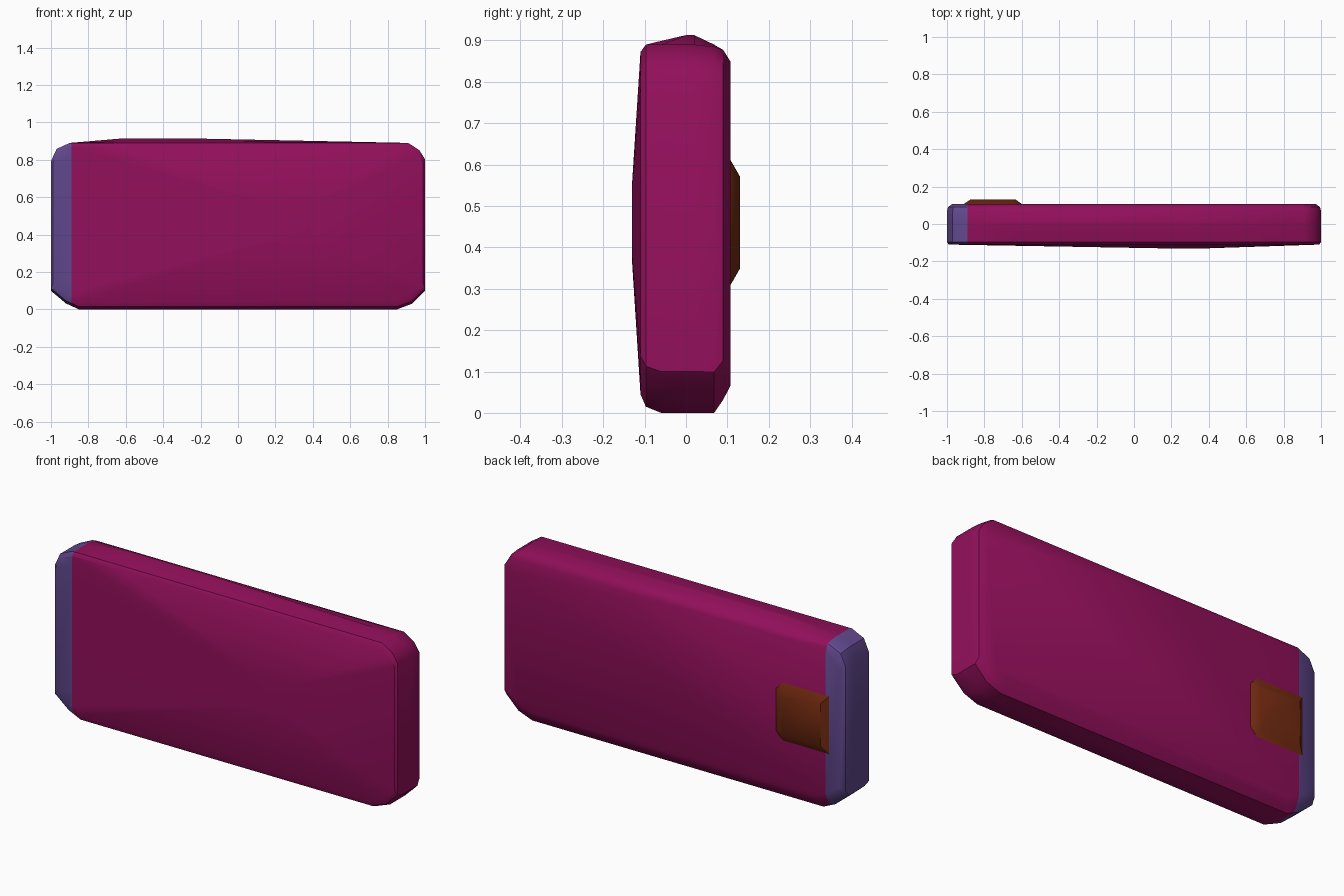
import bpy, bmesh, math
from mathutils import Vector

cube = bpy.data.objects.get("Cube")
if cube:
    bpy.data.objects.remove(cube, do_unlink=True)


def material(name, rgb):
    m = bpy.data.materials.new(name)
    m.use_nodes = True
    m.diffuse_color = (*rgb, 1)
    m.node_tree.nodes["Principled BSDF"].inputs["Base Color"].default_value = (*rgb, 1)
    return m


magenta = material("magenta", (0.29, 0.005, 0.105))
violet = material("violet", (0.12, 0.065, 0.27))
brown = material("brown", (0.16, 0.022, 0.005))


def loft(bm, rings):
    """Skin a list of equal-length point rings and close both ends."""
    loops = [[bm.verts.new(p) for p in ring] for ring in rings]
    n = len(loops[0])
    for a, b in zip(loops, loops[1:]):
        for i in range(n):
            j = (i + 1) % n
            bm.faces.new((a[i], a[j], b[j], b[i]))
    bm.faces.new(loops[0])
    bm.faces.new(loops[-1])
    bmesh.ops.recalc_face_normals(bm, faces=bm.faces[:])


def finish(bm, name, mats, angle):
    mesh = bpy.data.meshes.new(name)
    bm.to_mesh(mesh)
    bm.free()
    obj = bpy.data.objects.new(name, mesh)
    bpy.context.collection.objects.link(obj)
    for m in mats:
        mesh.materials.append(m)
    bpy.ops.object.select_all(action='DESELECT')
    obj.select_set(True)
    bpy.context.view_layer.objects.active = obj
    bpy.ops.object.shade_smooth_by_angle(angle=math.radians(angle))
    return obj


# Slab outline: x, height fraction, share of the crown on the top edge
OUTLINE = [(-0.85, 0, 0), (0.85, 0, 0), (0.93, 0.034, 0), (1, 0.112, 0),
           (1, 0.90, 0), (0.97, 0.955, 0), (0.91, 1, 0), (-0.2, 1, 1),
           (-0.63, 1, 1), (-0.9, 1, 0), (-0.97, 0.963, 0), (-1, 0.888, 0),
           (-1, 0.112, 0), (-0.92, 0.036, 0)]

# Rings from front to back: y, x centre, x scale, low z, high z, crown height
RINGS = [(-0.13, 0.27, 0.125, 0.36, 0.56, 0),
         (-0.11, 0, 0.99, 0.045, 0.872, 0),
         (-0.097, 0, 1, 0.015, 0.89, 0),
         (-0.06, 0, 1, 0, 0.89, 0.009),
         (0.0, 0, 1, 0, 0.89, 0.023),
         (0.02, 0, 1, 0, 0.89, 0.023),
         (0.068, 0, 1, 0, 0.885, 0.005),
         (0.09, 0, 0.995, 0.032, 0.877, 0),
         (0.107, 0, 0.972, 0.065, 0.85, 0)]

# Case body, with the end cap split off as a second colour
SEAM = -0.89
bm = bmesh.new()
loft(bm, [[(cx + x * sx, y, lo + (hi - lo) * h + crown * c) for x, h, c in OUTLINE]
          for y, cx, sx, lo, hi, crown in RINGS])
bmesh.ops.bisect_plane(bm, geom=bm.verts[:] + bm.edges[:] + bm.faces[:],
                       plane_co=Vector((SEAM, 0, 0)), plane_no=Vector((1, 0, 0)))
for f in bm.faces:
    f.material_index = int(f.calc_center_median().x < SEAM)
finish(bm, "case_body", [magenta, violet], 35)


# Raised pad on the back, with clipped corners and sloping sides
def pad_ring(y, x0, x1, z0, z1, c):
    return [(x0, y, z0), (x1 - c, y, z0), (x1, y, z0 + c),
            (x1, y, z1 - c), (x1 - c, y, z1), (x0, y, z1)]


bm = bmesh.new()
loft(bm, [pad_ring(0.10, -0.91, -0.595, 0.305, 0.615, 0.04),
          pad_ring(0.107, -0.91, -0.6, 0.308, 0.612, 0.04),
          pad_ring(0.13, -0.875, -0.632, 0.348, 0.572, 0.025)])
finish(bm, "back_pad", [brown], 30)
